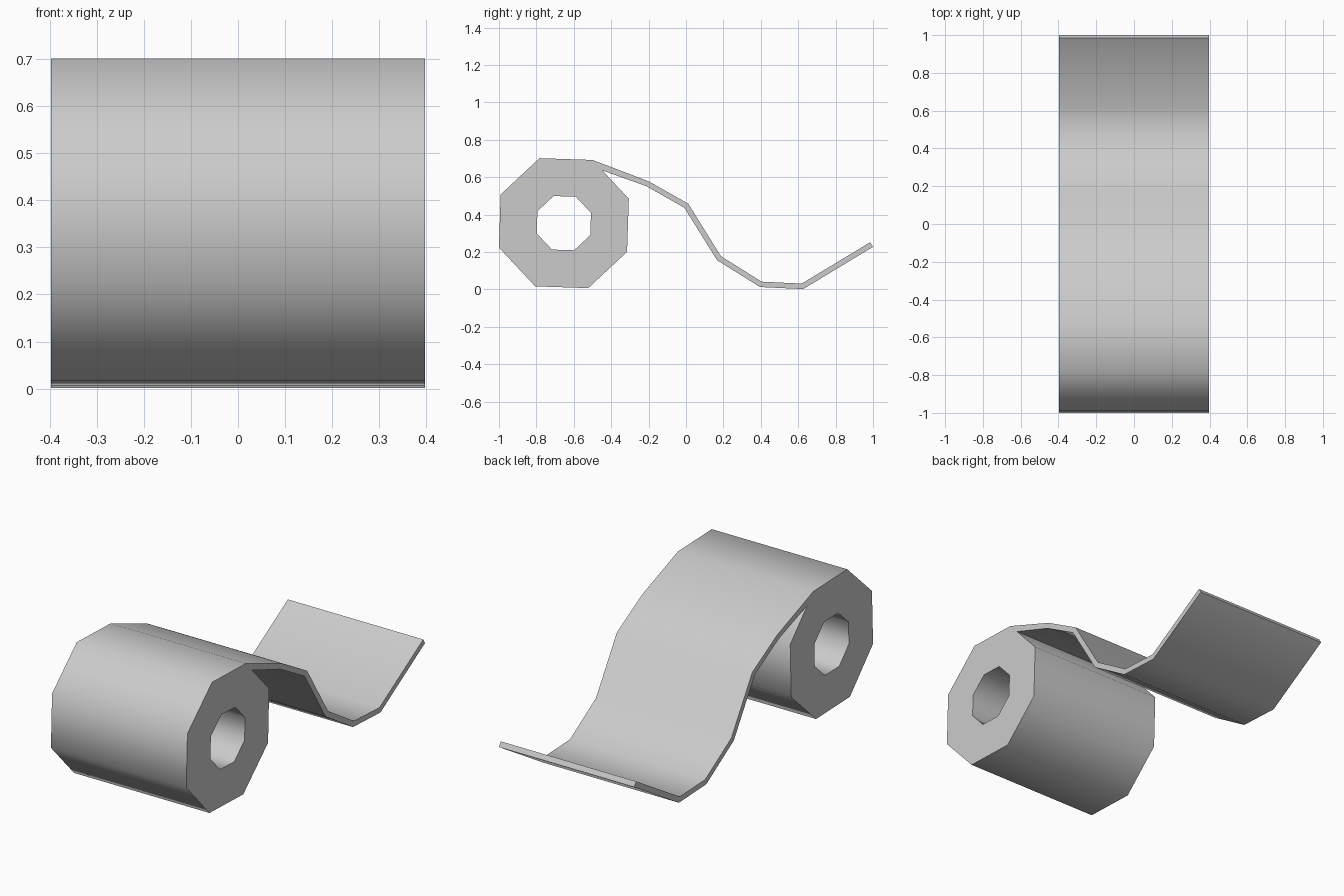
import bpy
import bmesh
from math import cos, sin, radians
from mathutils import Vector

cube = bpy.data.objects.get("Cube")
if cube:
    bpy.data.objects.remove(cube)

HALF_WIDTH = 0.397
CENTRE = Vector((-0.653, 0.354))
TILT = 20.6          # direction of the first corner, in degrees
THICKNESS = 0.029

# Paper colour
paper = bpy.data.materials.new("paper grey")
paper.use_nodes = True
grey = (0.6, 0.6, 0.6, 1)
paper.diffuse_color = grey
paper.node_tree.nodes["Principled BSDF"].inputs["Base Color"].default_value = grey


def octagon(radius):
    """Corners of a tilted octagon in the side plane."""
    angles = [radians(TILT + 45 * i) for i in range(8)]
    return [CENTRE + radius * Vector((cos(a), sin(a))) for a in angles]


def underside(path):
    """Path shifted down by the paper thickness, mitred at the bends."""
    dirs = [(b - a).normalized() for a, b in zip(path, path[1:])]
    normals = [Vector((d.y, -d.x)) for d in dirs]
    result = []
    for point, n0, n1 in zip(path, normals[:1] + normals, normals + normals[-1:]):
        mitre = (n0 + n1).normalized()
        result.append(point + mitre * THICKNESS / mitre.dot(n1))
    return result


def add_loop(bm, points):
    verts = [bm.verts.new((-HALF_WIDTH, p.x, p.y)) for p in points]
    return [bm.edges.new((a, b)) for a, b in zip(verts, verts[1:] + verts[:1])]


# Outline: the roll, with the loose sheet leaving it at the upper back corner
outer = octagon(0.371)
sheet = [outer[1]] + [Vector(p) for p in (
    (-0.20, 0.578), (0.012, 0.458), (0.187, 0.177),
    (0.405, 0.041), (0.619, 0.031), (0.985, 0.252))]
below = underside(sheet)
below[0] = outer[1].lerp(outer[0], 0.27)
outline = outer[:1] + below + sheet[::-1] + outer[2:]

# Fill the profile around the core hole and extrude it across the width
bm = bmesh.new()
edges = add_loop(bm, outline) + add_loop(bm, octagon(0.155))
bmesh.ops.triangle_fill(bm, edges=edges, use_beauty=True, use_dissolve=False)
extruded = bmesh.ops.extrude_face_region(bm, geom=bm.faces[:], use_keep_orig=True)
moved = [g for g in extruded["geom"] if isinstance(g, bmesh.types.BMVert)]
bmesh.ops.translate(bm, verts=moved, vec=(2 * HALF_WIDTH, 0, 0))
bmesh.ops.recalc_face_normals(bm, faces=bm.faces[:])

mesh = bpy.data.meshes.new("paper_roll")
bm.to_mesh(mesh)
bm.free()
mesh.materials.append(paper)
roll = bpy.data.objects.new("paper_roll_with_loose_sheet", mesh)
bpy.context.collection.objects.link(roll)

# Smooth wrapped surfaces, sharp cut edges
bpy.ops.object.select_all(action='DESELECT')
roll.select_set(True)
bpy.context.view_layer.objects.active = roll
bpy.ops.object.shade_smooth_by_angle(angle=radians(60))
